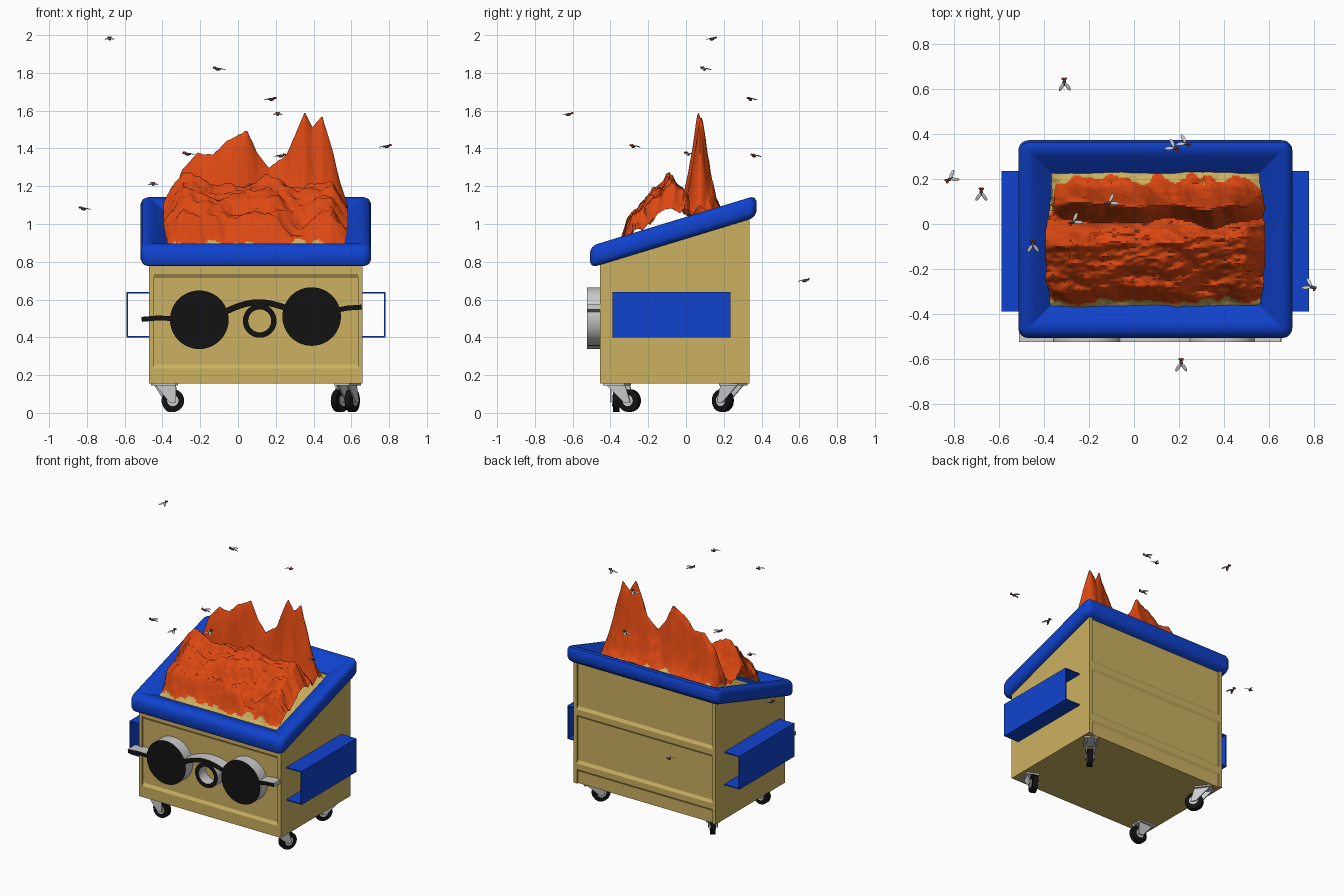
import bpy, bmesh, math
from mathutils import Vector, Matrix, noise

cube = bpy.data.objects.get("Cube")
if cube:
    bpy.data.objects.remove(cube)


def material(name, r, g, b):
    m = bpy.data.materials.new(name)
    m.use_nodes = True
    m.diffuse_color = (r, g, b, 1)
    m.node_tree.nodes["Principled BSDF"].inputs["Base Color"].default_value = (r, g, b, 1)
    return m


TAN = material("tan paint", 0.60, 0.44, 0.12)
BLUE = material("blue plastic", 0.005, 0.055, 0.62)
ORANGE = material("flame orange", 0.72, 0.065, 0.006)
BLACK = material("black", 0.006, 0.006, 0.006)
GREY = material("light grey metal", 0.6, 0.6, 0.6)
RED = material("red eyes", 0.45, 0.04, 0.01)
DARK = material("dark grey", 0.05, 0.05, 0.05)

SLOPE = 0.305
CX = 0.095


def rim_z(y):
    return 0.775 + SLOPE * (y + 0.5)


def finish(name, bm, mats, rule=None, smooth=None):
    """Turn a bmesh into an object, colouring faces by a rule."""
    bmesh.ops.recalc_face_normals(bm, faces=bm.faces)
    if rule:
        for f in bm.faces:
            f.material_index = rule(f)
    if smooth:
        for f in bm.faces:
            f.smooth = True
    me = bpy.data.meshes.new(name)
    bm.to_mesh(me)
    bm.free()
    for m in mats:
        me.materials.append(m)
    if smooth:
        me.set_sharp_from_angle(angle=math.radians(smooth))
    ob = bpy.data.objects.new(name, me)
    bpy.context.collection.objects.link(ob)
    return ob


def prism(bm, points, axis, a, b):
    """Extrude a closed 2D outline between a and b along an axis (0 = x, 1 = y)."""
    def place(p, t):
        return (t, p[0], p[1]) if axis == 0 else (p[0], t, p[1])
    lo = [bm.verts.new(place(p, a)) for p in points]
    hi = [bm.verts.new(place(p, b)) for p in points]
    bm.faces.new(lo)
    bm.faces.new(hi)
    n = len(points)
    for i in range(n):
        j = (i + 1) % n
        bm.faces.new((lo[i], lo[j], hi[j], hi[i]))


def loft(bm, rings, close_rings):
    """Bridge closed vertex rings with quads."""
    rows = [[bm.verts.new(p) for p in r] for r in rings]
    for i in range(len(rows) if close_rings else len(rows) - 1):
        a, b = rows[i], rows[(i + 1) % len(rows)]
        for k in range(len(a)):
            m = (k + 1) % len(a)
            bm.faces.new((a[k], a[m], b[m], b[k]))
    if not close_rings:
        bm.faces.new(rows[0])
        bm.faces.new(rows[-1])


def lerp(table, x):
    for (x0, z0), (x1, z1) in zip(table, table[1:]):
        if x <= x1:
            return z0 + (z1 - z0) * max(0, (x - x0) / (x1 - x0))
    return table[-1][1]


# Bin body: pressed panel between two end posts
FRONT, BACK, BASE, IN = -0.455, 0.335, 0.155, 0.012


def top(y):
    return rim_z(y) + 0.03


bm = bmesh.new()
panel = [(FRONT, BASE), (FRONT, 0.235), (FRONT + IN, 0.255), (FRONT + IN, 0.715),
         (FRONT, 0.735), (FRONT, top(FRONT)), (BACK - IN, top(BACK))]
for z in (0.67, 0.28):
    panel += [(BACK - IN, z + 0.04), (BACK, z + 0.02), (BACK, z - 0.02), (BACK - IN, z - 0.04)]
panel += [(BACK - IN, BASE)]
prism(bm, panel, 0, -0.445, 0.635)
post = [(FRONT, BASE), (FRONT, top(FRONT)), (BACK, top(BACK)), (BACK, BASE)]
for a, b in ((-0.47, -0.445), (0.635, 0.66)):
    prism(bm, post, 0, a, b)
finish("bin_body", bm, [TAN])

# Sloping rim: a lip section swept round a rounded rectangle
def rim_loop(d, h):
    hx, y0, y1, r = 0.61 - d, -0.508 + d, 0.373 - d, max(0.045 - d, 0.003)
    pts = []
    for q, (x, y) in enumerate(((hx, y1), (-hx, y1), (-hx, y0), (hx, y0))):
        cx, cy = x - math.copysign(r, x), (y - r if y == y1 else y + r)
        for s in range(6):
            t = (q + s / 5) * math.pi / 2
            px, py = cx + r * math.cos(t), cy + r * math.sin(t)
            pts.append((CX + px, py, rim_z(py) + h))
    return pts


section = [(0.03, -0.005), (0.01, 0.005), (0, 0.025), (0, 0.08), (0.01, 0.1), (0.03, 0.11),
           (0.055, 0.108), (0.075, 0.098), (0.147, 0.05), (0.147, -0.005)]
bm = bmesh.new()
loft(bm, [rim_loop(d, h) for d, h in section], True)
finish("rim", bm, [BLUE], smooth=40)

# Fork pockets: thin channels open at both ends
for name, wall, s in (("left_fork_pocket", 0.66, 1), ("right_fork_pocket", -0.47, -1)):
    bm = bmesh.new()
    o, t = 0.12, 0.008
    prism(bm, [(wall + s * x, z) for x, z in ((0, 0.4), (o, 0.4), (o, 0.64), (0, 0.64),
          (0, 0.64 - t), (o - t, 0.64 - t), (o - t, 0.4 + t), (0, 0.4 + t))], 1, -0.39, 0.235)
    finish(name, bm, [BLUE])

# Fire: a tall ragged ridge behind a lower mound
ridge = [(-0.37, 0.98), (-0.33, 1.13), (-0.28, 1.28), (-0.2, 1.37), (-0.12, 1.36), (-0.05, 1.44),
         (0.05, 1.5), (0.1, 1.38), (0.16, 1.3), (0.25, 1.37), (0.3, 1.5), (0.34, 1.6),
         (0.38, 1.51), (0.43, 1.57), (0.48, 1.4), (0.52, 1.22), (0.56, 1.1)]
mound = [(-0.38, 0.88), (-0.33, 0.93), (-0.28, 1.03), (-0.15, 1.16), (-0.08, 1.22),
         (-0.02, 1.18), (0.04, 1.06), (0.25, 0.95)]


def ground(y):
    return 0.855 + SLOPE * (y + 0.38)


def fire_height(x, y):
    rough = noise.fractal(Vector((x * 7, y * 16, 1.7)), 0.8, 2.1, 4)
    wave = noise.noise(Vector((x * 5, 3.3, 0)))
    side = min(1, (x + 0.37) / 0.1, (0.56 - x) / 0.08)
    g = ground(y)
    low = (lerp(mound, y + 0.04 * wave) - g) * (0.5 + 0.5 * side) * (1 + 0.3 * wave) + 0.04 * rough
    dy = abs(y - 0.08 - 0.025 * wave - 0.012 * rough)
    high = (lerp(ridge, x) - g) * math.exp(-(dy / 0.065) ** 1.5) + 0.012 * rough
    edge = min(1, (y + 0.385) / 0.07, (0.255 - y) / 0.05)
    return g + max(low, high, 0) * max(edge, 0)


bm = bmesh.new()
NX, NY = 130, 90
rows = []
for j in range(NY + 1):
    y = -0.38 + 0.63 * j / NY
    row = []
    for i in range(NX + 1):
        x = -0.37 + 0.93 * i / NX
        z = fire_height(x, y)
        spread = 1 + 0.05 * min(1, (z - ground(y)) / 0.1)
        row.append(bm.verts.new((CX + (x - CX) * spread, y, z)))
    rows.append(row)
for a, b in zip(rows, rows[1:]):
    for i in range(NX):
        bm.faces.new((a[i], a[i + 1], b[i + 1], b[i]))


def flame_rule(f):
    c = f.calc_center_median()
    limit = 0.03 + 0.05 * noise.noise(Vector((c.x * 14, c.y * 14, 5)))
    return 0 if c.z - ground(c.y) > limit else 1


finish("fire", bm, [ORANGE, TAN], flame_rule, smooth=50)

# Glasses: black fronts with pale edges
G0, G1 = -0.525, -0.44


def glasses_rule(f):
    return 0 if f.normal.y < -0.9 else 1


def circle(cx, cz, r, n=48):
    return [(cx + r * math.cos(k * math.tau / n), cz + r * math.sin(k * math.tau / n)) for k in range(n)]


for name, x, z in (("right_lens", -0.205, 0.493), ("left_lens", 0.39, 0.51)):
    bm = bmesh.new()
    prism(bm, circle(x, z, 0.155), 1, G0, G1)
    finish(name, bm, [BLACK, GREY], glasses_rule, smooth=40)


def strip(name, path, w, closed=False):
    bm = bmesh.new()
    rings = []
    for i, p in enumerate(path):
        n = len(path)
        a = path[(i - 1) % n] if closed else path[max(i - 1, 0)]
        b = path[(i + 1) % n] if closed else path[min(i + 1, n - 1)]
        d = Vector((b[0] - a[0], b[1] - a[1])).normalized() * w / 2
        rings.append([(p[0] - s * d.y, y, p[1] + s * d.x) for s, y in ((1, G0), (-1, G0), (-1, G1), (1, G1))])
    loft(bm, rings, closed)
    finish(name, bm, [BLACK, GREY], glasses_rule, smooth=40)


bridge = [(-0.08 + 0.35 * k / 16, 0.53 + 0.02 * k / 16 + 0.045 * math.sin(math.pi * k / 16)) for k in range(17)]
strip("glasses_bridge", bridge, 0.032)
strip("right_temple", [(-0.51, 0.495), (-0.43, 0.502), (-0.34, 0.5)], 0.026)
strip("left_temple", [(0.53, 0.545), (0.58, 0.555), (0.655, 0.56)], 0.026)
strip("nose_ring", circle(0.115, 0.487, 0.075), 0.028, True)


# Swivel casters: each trails from its pivot
def caster(name, pivot, trail):
    d = Vector((trail[0], trail[1], 0))
    turn = Matrix.Translation((pivot[0], pivot[1], 0)) @ Matrix.Rotation(math.atan2(d.y, d.x) - math.pi / 2, 4, "Z")
    off, wz = d.length, 0.065
    bm = bmesh.new()
    for r, w in ((0.06, 0.034), (0.03, 0.042)):
        at = turn @ Matrix.Translation((0, off, wz)) @ Matrix.Rotation(math.pi / 2, 4, "Y")
        bmesh.ops.create_cone(bm, cap_ends=True, segments=28, radius1=r, radius2=r, depth=w, matrix=at)
        for f in bm.faces:
            f.material_index += 1
    finish(name + "_wheel", bm, [GREY, GREY, BLACK], smooth=40)
    bm = bmesh.new()
    for x in (-0.032, 0.024):
        prism(bm, [(-0.05, 0.15), (0.06, 0.15), (off + 0.018, wz - 0.01), (off - 0.018, wz - 0.01)], 0, x, x + 0.008)
    prism(bm, [(-0.06, 0.145), (0.06, 0.145), (0.06, 0.156), (-0.06, 0.156)], 0, -0.045, 0.045)
    bm.transform(turn)
    finish(name + "_fork", bm, [GREY])


caster("front_left_caster", (0.575, -0.365), (0.03, 0.065))
caster("front_right_caster", (-0.39, -0.37), (0.045, 0))
caster("back_left_caster", (0.58, 0.25), (-0.04, -0.055))
caster("back_right_caster", (-0.39, 0.25), (0.04, -0.055))


# Flies: body, eyes and a pair of wings
def blob(bm, frame, at, size, index, tilt=0):
    m = frame @ Matrix.Translation(at) @ Matrix.Rotation(tilt, 4, "Z") @ Matrix.Diagonal((*size, 1))
    before = set(bm.faces)
    bmesh.ops.create_uvsphere(bm, u_segments=10, v_segments=6, radius=1, matrix=m)
    for f in set(bm.faces) - before:
        f.material_index = index


flies = [(-0.68, 0.14, 1.98), (-0.11, 0.095, 1.82), (0.18, 0.34, 1.66), (0.21, -0.62, 1.58),
         (-0.27, 0.01, 1.37), (0.79, -0.28, 1.41), (-0.45, -0.09, 1.21), (-0.82, 0.2, 1.08),
         (0.23, 0.36, 1.36), (-0.31, 0.63, 0.7)]
for k, p in enumerate(flies):
    frame = Matrix.Translation(p) @ Matrix.Rotation(k * 2.1, 4, "Z") @ Matrix.Rotation(0.3, 4, "X")
    bm = bmesh.new()
    blob(bm, frame, (0, 0, 0), (0.008, 0.016, 0.008), 0)
    for s in (-1, 1):
        blob(bm, frame, (s * 0.006, 0.019, 0.002), (0.006, 0.006, 0.006), 1)
        blob(bm, frame, (s * 0.014, -0.018, 0.007), (0.008, 0.021, 0.002), 2, s * 0.55)
    finish("fly_%d" % (k + 1), bm, [DARK, RED, GREY], smooth=60)
